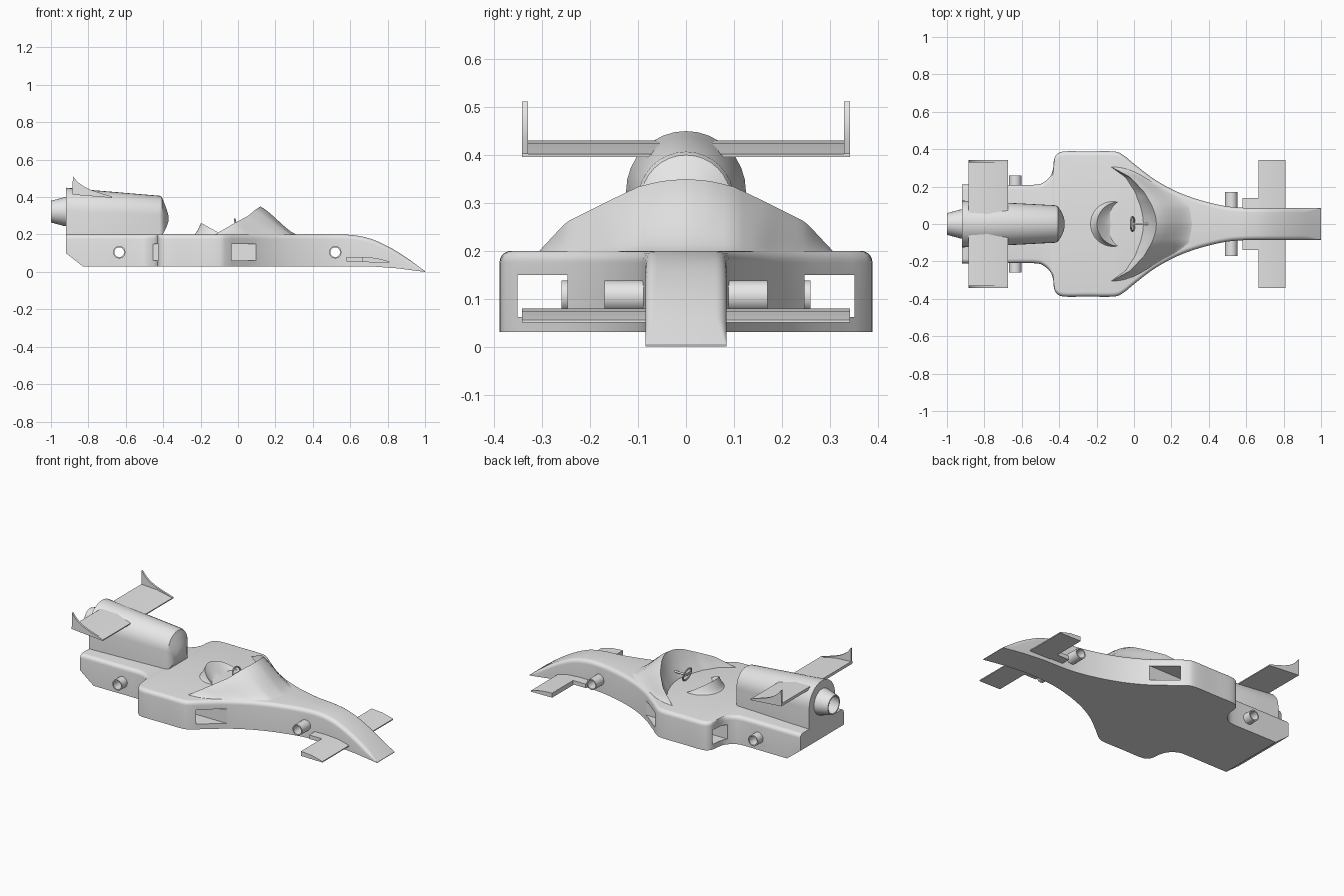
import bpy
import bmesh
from math import sin, cos, pi, radians
from mathutils import Vector, Matrix

if "Cube" in bpy.data.objects:
    bpy.data.objects.remove(bpy.data.objects["Cube"])

grey = bpy.data.materials.new("light_grey")
grey.use_nodes = True
grey.diffuse_color = (0.8, 0.8, 0.8, 1)
grey.node_tree.nodes["Principled BSDF"].inputs["Base Color"].default_value = (0.8, 0.8, 0.8, 1)


def finish(name, bm):
    """Turn a bmesh into a named grey object."""
    bmesh.ops.recalc_face_normals(bm, faces=bm.faces)
    mesh = bpy.data.meshes.new(name)
    bm.to_mesh(mesh)
    bm.free()
    mesh.materials.append(grey)
    obj = bpy.data.objects.new(name, mesh)
    bpy.context.collection.objects.link(obj)
    return obj


def loft(name, rings):
    """Skin closed rings of equal length and cap both ends."""
    bm = bmesh.new()
    rows = [[bm.verts.new(p) for p in ring] for ring in rings]
    n = len(rows[0])
    for a, b in zip(rows, rows[1:]):
        for i in range(n):
            j = (i + 1) % n
            bm.faces.new((a[i], a[j], b[j], b[i]))
    bm.faces.new(rows[0])
    bm.faces.new(rows[-1])
    return finish(name, bm)


def prism(name, profile, y0, y1):
    """Extrude an x-z profile across y."""
    return loft(name, [[(x, y, z) for x, z in profile] for y in (y0, y1)])


def box(name, x0, x1, y0, y1, z0, z1):
    return prism(name, [(x0, z0), (x1, z0), (x1, z1), (x0, z1)], y0, y1)


def rod(name, x, z, r, half):
    """Round bar running across the car."""
    turn = [2 * pi * i / 32 for i in range(32)]
    return prism(name, [(x + r * cos(a), z + r * sin(a)) for a in turn], -half, half)


def spline(points, steps=4):
    """Smooth curve through the points."""
    p = [Vector(q) for q in points]
    p = [p[0]] + p + [p[-1]]
    out = []
    for a, b, c, d in zip(p, p[1:], p[2:], p[3:]):
        for k in range(steps):
            t = k / steps
            out.append(b + (c - a) * t / 2 + (a * 2 - b * 5 + c * 4 - d) * t * t / 2
                       + (b * 3 - a - c * 3 + d) * t ** 3 / 2)
    return out + [p[-1]]


def lookup(table, x):
    """Linear reading of a sorted table."""
    if x <= table[0][0]:
        return table[0][1]
    for (a, u), (b, v) in zip(table, table[1:]):
        if x <= b:
            return u + (v - u) * (x - a) / (b - a)
    return table[-1][1]


def cut(obj, cutters):
    bpy.context.view_layer.objects.active = obj
    for c in cutters:
        mod = obj.modifiers.new("cut", 'BOOLEAN')
        mod.operation = 'DIFFERENCE'
        mod.solver = 'EXACT'
        mod.object = c
        bpy.ops.object.modifier_apply(modifier=mod.name)


DECK = 0.2

# Body shell, lofted along its length
outline = spline([(-0.92, 0.21), (-0.83, 0.21), (-0.7, 0.21), (-0.53, 0.21), (-0.48, 0.225),
                  (-0.445, 0.26), (-0.432, 0.3), (-0.428, 0.34), (-0.415, 0.37), (-0.375, 0.388),
                  (-0.25, 0.388), (-0.11, 0.388), (-0.06, 0.37), (0, 0.322), (0.1, 0.245),
                  (0.2, 0.187), (0.3, 0.145), (0.4, 0.115), (0.5, 0.094), (0.6, 0.086),
                  (0.7, 0.085), (0.8, 0.085), (0.9, 0.085), (1, 0.085)])
top_line = [tuple(v) for v in spline([(0.5, DECK), (0.6, 0.198), (0.7, 0.18), (0.8, 0.137),
                                      (0.9, 0.077), (1, 0.003)])]
base_line = [(-0.92, 0.1), (-0.83, 0.03), (0.7, 0.03), (0.85, 0.019), (1, 0)]
rings = []
for x, w in outline:
    top, low = lookup(top_line, x), lookup(base_line, x)
    r = min(0.024, (top - low) * 0.45)
    half = [(w, low)]
    for k in range(6):
        a = pi / 2 * k / 5
        half.append((w - r + r * cos(a), top - r + r * sin(a)))
    rings.append([(x, y, z) for y, z in half] + [(x, -y, z) for y, z in reversed(half)])
body = loft("body_shell", rings)

# Side ducts and hollow axle tubes
front_axle = rod("front_axle_tube", 0.52, 0.105, 0.033, 0.17)
rear_axle = rod("rear_axle_tube", -0.635, 0.105, 0.033, 0.26)
front_bore = rod("front_bore", 0.52, 0.105, 0.026, 0.6)
rear_bore = rod("rear_bore", -0.635, 0.105, 0.026, 0.6)
ducts = [box("duct_cutter", -0.52, 0.3, min(s * 0.247, s * 0.352), max(s * 0.247, s * 0.352),
             0.062, 0.15) for s in (-1, 1)]
cut(body, ducts + [front_bore, rear_bore])
cut(front_axle, [front_bore])
cut(rear_axle, [rear_bore])
for helper in ducts + [front_bore, rear_bore]:
    bpy.data.objects.remove(helper)

# Cockpit cowl: a raised crescent with a sharp rim
rim_x = [(0, 0.12), (0.05, 0.114), (0.1, 0.095), (0.17, 0.055), (0.25, -0.02), (0.31, -0.13)]
rim_z = [(0, 0.35), (0.05, 0.346), (0.1, 0.334), (0.17, 0.3), (0.25, 0.26), (0.308, 0.198)]
edge_x = [(0, 0.34), (0.1, 0.325), (0.145, 0.27), (0.187, 0.185), (0.245, 0.085), (0.31, -0.01)]
rings = []
for i in range(-24, 25):
    y = 0.308 * sin(pi / 2 * i / 24)
    d = abs(y)
    xr, zr, xf = lookup(rim_x, d), lookup(rim_z, d), lookup(edge_x, d)
    xi = xr - 0.07 * (1 - (d / 0.31) ** 2) - 0.004
    foot = DECK - 0.008
    ring = []
    for k in range(9):
        u = k / 8
        ring.append((xf + (xr - xf) * u, y, foot + (zr - foot) * (0.5 * u ** 1.5 + 0.5 * u * u * (3 - 2 * u))))
    for k in range(1, 5):
        u = k / 4
        ring.append((xr + (xi - xr) * u, y, zr + (foot - zr) * u ** 0.8))
    rings.append(ring)
loft("cockpit_cowl", rings)

# Headrest: a crescent lip behind the seat
rings = []
for i in range(25):
    a = pi / 2 + pi * (i + 0.5) / 25
    c = abs(cos(a))
    ring = []
    for k in range(-5, 6):
        u = k / 5
        r = 0.118 + (0.04 if u > 0 else 0.085) * c * u
        z = DECK - 0.004 + 0.066 * c * (1 - abs(u)) ** 1.5
        ring.append((-0.08 + r * cos(a), r * sin(a), z))
    rings.append(ring)
loft("headrest", rings)

# Steering wheel and column
bpy.ops.mesh.primitive_torus_add(major_radius=0.038, minor_radius=0.005, major_segments=24,
                                 minor_segments=8, location=(-0.008, 0, 0.245),
                                 rotation=(0, radians(75), 0))
wheel = bpy.context.object
wheel.name = "steering_wheel"
wheel.data.materials.append(grey)
bm = bmesh.new()
bmesh.ops.create_cone(bm, cap_ends=True, segments=12, radius1=0.006, radius2=0.006, depth=0.1,
                      matrix=Matrix.Translation((0.04, 0, 0.24)) @ Matrix.Rotation(pi / 2, 4, 'Y'))
finish("steering_column", bm)
box("steering_spoke", -0.012, -0.004, -0.037, 0.037, 0.24, 0.25)

# Engine cover: arched sections (x, half width, top, base)
rings = []
for x, w, top, base in [(-0.92, 0.125, 0.45, 0.19), (-0.8, 0.12, 0.439, 0.19),
                        (-0.42, 0.1, 0.407, 0.19), (-0.407, 0.094, 0.4, 0.195),
                        (-0.395, 0.077, 0.37, 0.215), (-0.38, 0.05, 0.33, 0.245),
                        (-0.372, 0.02, 0.3, 0.27)]:
    ring = [(x, w, base)]
    for k in range(17):
        a = pi * k / 16
        ring.append((x, w * cos(a), top - w + w * sin(a)))
    rings.append(ring + [(x, -w, base)])
loft("engine_cover", rings)

# Exhaust nozzle with an open mouth
rings = []
for x, r in [(-0.9, 0.078), (-0.925, 0.078), (-1, 0.058), (-1, 0.051), (-0.93, 0.06)]:
    rings.append([(x, r * cos(pi * k / 16), 0.322 + r * sin(pi * k / 16)) for k in range(32)])
loft("exhaust_nozzle", rings)

# Rear wing and its swept endplates
prism("rear_wing", [(-0.885, 0.413), (-0.675, 0.396), (-0.675, 0.402), (-0.78, 0.424),
                    (-0.885, 0.43)], -0.335, 0.335)
sweep = [tuple(v) for v in spline([(-0.883, 0.512), (-0.85, 0.475), (-0.79, 0.44), (-0.675, 0.403)])]
for side, s in (("left", 1), ("right", -1)):
    prism(side + "_rear_endplate", sweep + [(-0.675, 0.396), (-0.885, 0.413)], s * 0.33, s * 0.342)

# Front wing and its inner mounting block
prism("front_wing", [(0.665, 0.052), (0.81, 0.05), (0.81, 0.056), (0.74, 0.074), (0.665, 0.08)],
      -0.342, 0.342)
box("front_wing_mount", 0.58, 0.67, -0.14, 0.14, 0.056, 0.08)

# Smooth shading with crisp edges on every part
bpy.ops.object.select_all(action='DESELECT')
for obj in bpy.context.scene.objects:
    if obj.type == 'MESH':
        obj.select_set(True)
        bpy.context.view_layer.objects.active = obj
bpy.ops.object.shade_smooth_by_angle(angle=radians(32))
